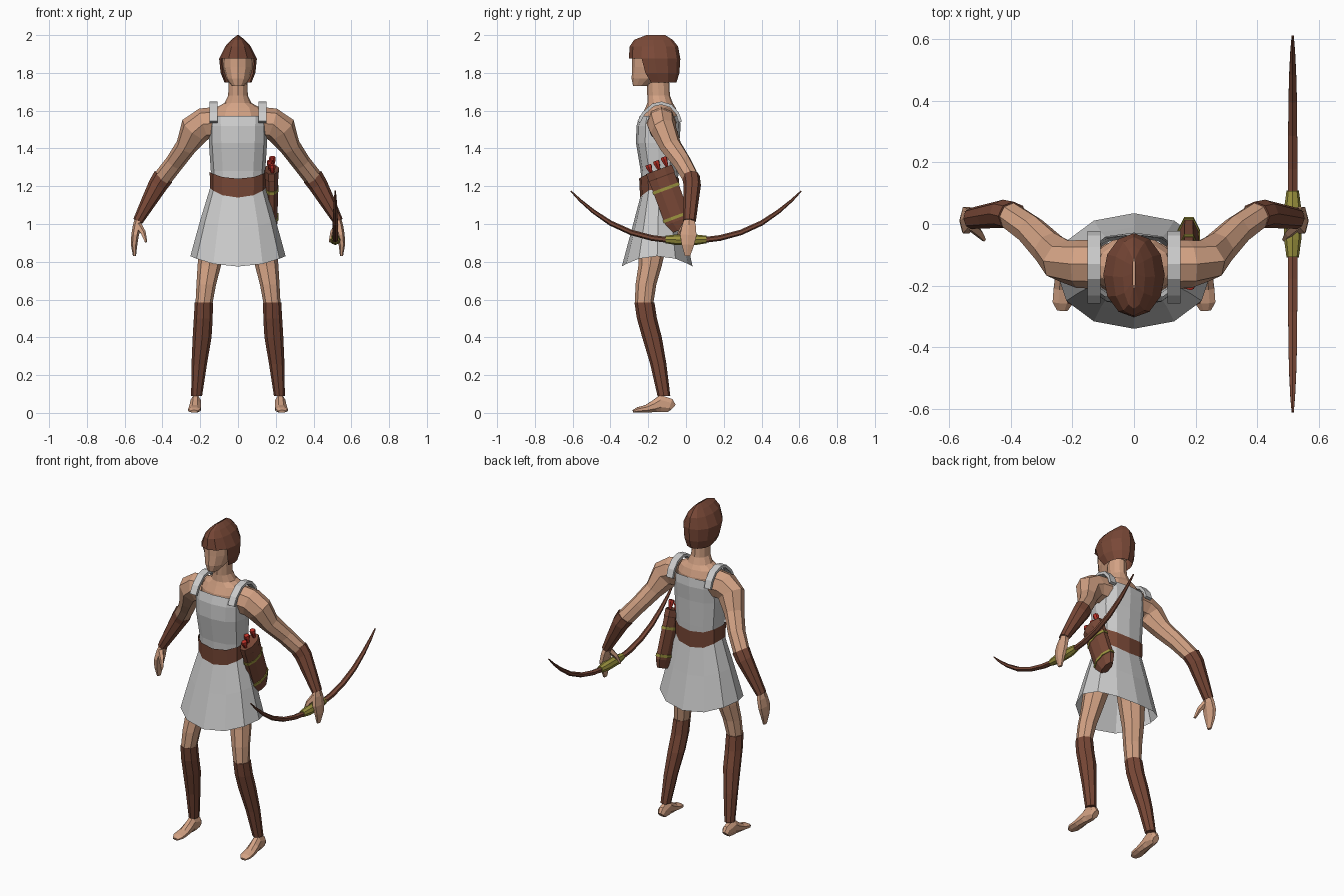
import bpy, bmesh
from math import sin, cos, pi
from mathutils import Vector

if "Cube" in bpy.data.objects:
    bpy.data.objects.remove(bpy.data.objects["Cube"])


def material(name, rgb):
    m = bpy.data.materials.new(name)
    m.diffuse_color = (*rgb, 1)
    m.use_nodes = True
    m.node_tree.nodes["Principled BSDF"].inputs["Base Color"].default_value = m.diffuse_color
    return m


SKIN = material("skin", (0.65, 0.36, 0.23))
LEATHER = material("leather", (0.19, 0.065, 0.038))
GOLD = material("gold", (0.34, 0.30, 0.05))
RED = material("red", (0.5, 0.03, 0.02))


def loft(name, rings, mat=None, caps=True, skip=None, mirror=False):
    """Skin a list of closed rings; skip(ring, segment) leaves openings."""
    bm = bmesh.new()
    vs = [[bm.verts.new(p) for p in r] for r in rings]
    n = len(rings[0])
    for i in range(len(vs) - 1):
        for j in range(n):
            if skip and skip(i, j):
                continue
            k = (j + 1) % n
            bm.faces.new((vs[i][j], vs[i][k], vs[i + 1][k], vs[i + 1][j]))
    if caps:
        bm.faces.new(vs[0])
        bm.faces.new(vs[-1])
    loose = [v for v in bm.verts if not v.link_faces]
    bmesh.ops.delete(bm, geom=loose, context='VERTS')
    bmesh.ops.recalc_face_normals(bm, faces=bm.faces)
    me = bpy.data.meshes.new(name)
    bm.to_mesh(me)
    bm.free()
    ob = bpy.data.objects.new(name, me)
    bpy.context.collection.objects.link(ob)
    if mat:
        me.materials.append(mat)
    if mirror:
        ob.modifiers.new("mirror", 'MIRROR').use_mirror_merge = False
    return ob


def level(z, rx, y0, y1, n=12, x=0, drop=0, e=2.0):
    """Horizontal superellipse ring, first point at the front; drop lowers front and back."""
    pts = []
    for i in range(n):
        a = 2 * pi * i / n
        s, c = sin(a), cos(a)
        sx = abs(s) ** (2 / e) * (1 if s >= 0 else -1)
        sy = abs(c) ** (2 / e) * (1 if c >= 0 else -1)
        pts.append(Vector((x + rx * sx, (y0 + y1) / 2 - (y1 - y0) / 2 * sy, z - drop * c * c)))
    return pts


def tube(path, n=8, ref=(0, 1, 0), phase=0.0):
    """Rings across a path of (x, y, z, half size, half size along ref)."""
    P = [Vector(p[:3]) for p in path]
    rings = []
    for i, p in enumerate(path):
        t = (P[min(i + 1, len(P) - 1)] - P[max(i - 1, 0)]).normalized()
        v = Vector(ref)
        v = (v - t * v.dot(t)).normalized()
        u = v.cross(t)
        rings.append([P[i] + u * p[3] * cos(phase + 2 * pi * k / n)
                      + v * p[4] * sin(phase + 2 * pi * k / n) for k in range(n)])
    return rings


# Head, hood and neck
loft("face", [level(1.73, .032, -.28, -.2), level(1.77, .062, -.288, -.12),
              level(1.83, .08, -.285, -.08), level(1.90, .082, -.285, -.06)], SKIN)
loft("hood", [level(1.75, .072, -.23, -.05), level(1.80, .092, -.275, -.035),
              level(1.875, .1, -.303, -.03), level(1.94, .068, -.298, -.042),
              level(1.975, .036, -.275, -.07), level(2.0, .004, -.21, -.11)], LEATHER,
     skip=lambda i, j: i < 2 and j in (0, 1, 10, 11), caps=False)
loft("neck_and_chest", [level(1.5, .14, -.245, -.04), level(1.575, .14, -.235, -.04),
                        level(1.615, .12, -.215, -.055), level(1.64, .072, -.205, -.07),
                        level(1.68, .052, -.205, -.085), level(1.77, .05, -.21, -.09)], SKIN)

# Tunic: bodice, straps, belt and skirt
loft("bodice", [level(1.19, .14, -.235, -.045, e=2.4, drop=.03), level(1.28, .144, -.24, -.04, e=2.4),
                level(1.43, .154, -.265, -.035, e=2.5), level(1.52, .152, -.262, -.028, e=2.7),
                level(1.572, .148, -.245, -.035, e=3)], caps=False)
strap = [(-.25, 1.54), (-.225, 1.585), (-.175, 1.63), (-.13, 1.64), (-.08, 1.625), (-.045, 1.585), (-.03, 1.54)]
loft("strap", tube([(.13, y, z, .012, .03) for y, z in strap], 4, (1, 0, 0), pi / 4), mirror=True)
loft("belt", [level(1.19, .148, -.243, -.04, drop=.05, e=2.4),
              level(1.275, .15, -.248, -.038, drop=.035, e=2.4)], LEATHER, caps=False)
loft("skirt", [level(1.20, .145, -.24, -.045, drop=.05, e=2.3),
               level(1.02, .2, -.285, -.01, drop=.04, e=2.2),
               level(.83, .252, -.34, .035, drop=.055, e=2.1)], caps=False)


# Arms, bracers and hands
arm = [(.11, -.13, 1.535, .085, .08), (.18, -.13, 1.53, .085, .078), (.228, -.12, 1.498, .085, .07),
       (.275, -.08, 1.41, .056, .058), (.335, -.02, 1.325, .05, .05), (.405, .03, 1.235, .05, .044)]
bracer = [(.395, .026, 1.25, .055, .047), (.425, .033, 1.205, .051, .046),
          (.475, .026, 1.115, .04, .04), (.53, .018, 1.015, .027, .034)]
loft("arm", tube(arm), SKIN, mirror=True)
loft("bracer", tube(bracer), LEATHER, mirror=True)
hand = [(.525, .018, 1.03, .02, .028), (.535, .016, .99, .022, .042), (.545, .012, .94, .02, .05),
        (.55, .01, .89, .017, .038), (.548, .008, .83, .008, .016)]
loft("hand", tube(hand, 6), SKIN, mirror=True)
loft("thumb", tube([(.53, -.005, .995, .02, .018), (.503, -.03, .955, .015, .014),
                    (.487, -.05, .905, .007, .008)], 5), SKIN, mirror=True)


# Legs, boots and feet
def leg_rings(rows):
    return [level(z, rx, y - ry, y + ry, 8, x) for x, y, z, rx, ry in rows]


loft("leg", leg_rings([(.08, -.145, 1.05, .075, .085), (.13, -.175, .9, .075, .075), (.152, -.19, .78, .062, .062),
                       (.168, -.212, .68, .052, .055), (.18, -.222, .58, .045, .049)]), SKIN, mirror=True)
loft("boot", leg_rings([(.181, -.22, .585, .048, .053), (.184, -.207, .5, .05, .053), (.19, -.18, .4, .05, .052),
                        (.205, -.147, .26, .041, .043), (.219, -.117, .09, .029, .034)]), LEATHER, mirror=True)
foot = [(-.072, .05, .018), (-.085, .075, .026), (-.135, .095, .028), (-.165, .068, .03),
        (-.21, .042, .033), (-.255, .03, .034), (-.28, .015, .018)]
loft("foot", tube([(.222 - (y + .1) * .06, y, h * .52, w * 1.05, h * .52) for y, h, w in foot],
                  8, (0, 0, 1), pi / 8), SKIN, mirror=True)

# Bow and grip
half = [(.61, 1.175, .004), (.56, 1.125, .009), (.49, 1.066, .013), (.40, 1.005, .016),
        (.29, .955, .017), (.18, .926, .018), (.09, .915, .018)]
bow = half + [(-y, z, r) for y, z, r in reversed(half)]
loft("bow", tube([(.515, y, z, r * .85, r) for y, z, r in bow], 6, (1, 0, 0)), LEATHER)
loft("bow_grip", tube([(.515, y, .915 + abs(y) * .03, r, r) for y, r in
                       ((-.108, .02), (-.05, .028), (.05, .028), (.108, .02))], 8, (1, 0, 0)), GOLD)

# Quiver with bands and arrows, leaning back along one axis
TOP, AXIS = Vector((.178, -.14, 1.28)), Vector((0, .348, -.938))
SIDE = Vector((0, .938, .348))


def along(d, half_x, half_w, across=0.0, dx=0.0):
    p = TOP + AXIS * d + SIDE * across + Vector((dx, 0, 0))
    return (*p, half_w, half_x)


def rod(name, rows, mat, n=8, phase=pi / 8):
    return loft(name, tube([along(*r) for r in rows], n, (1, 0, 0), phase), mat)


rod("quiver", [(.05, .03, .06), (0, .034, .066), (-.01, .041, .078), (.03, .04, .08), (.035, .037, .077),
               (.28, .034, .076), (.33, .022, .05)], LEATHER)
for d in (.09, .25):
    rod("quiver_band", [(d, .039, .081), (d + .016, .039, .081)], GOLD)
for across, dx, tip in ((-.045, .004, -.045), (0, -.008, -.05), (.045, .004, -.055)):
    rod("arrow_shaft", [(.05, .006, .006, across, dx), (tip, .006, .006, across, dx)], SKIN, 5)
    rod("arrow_fletching", [(.0, .006, .006, across, dx), (tip + .005, .018, .018, across, dx),
                            (tip - .008, .016, .016, across, dx)], RED, 6)
